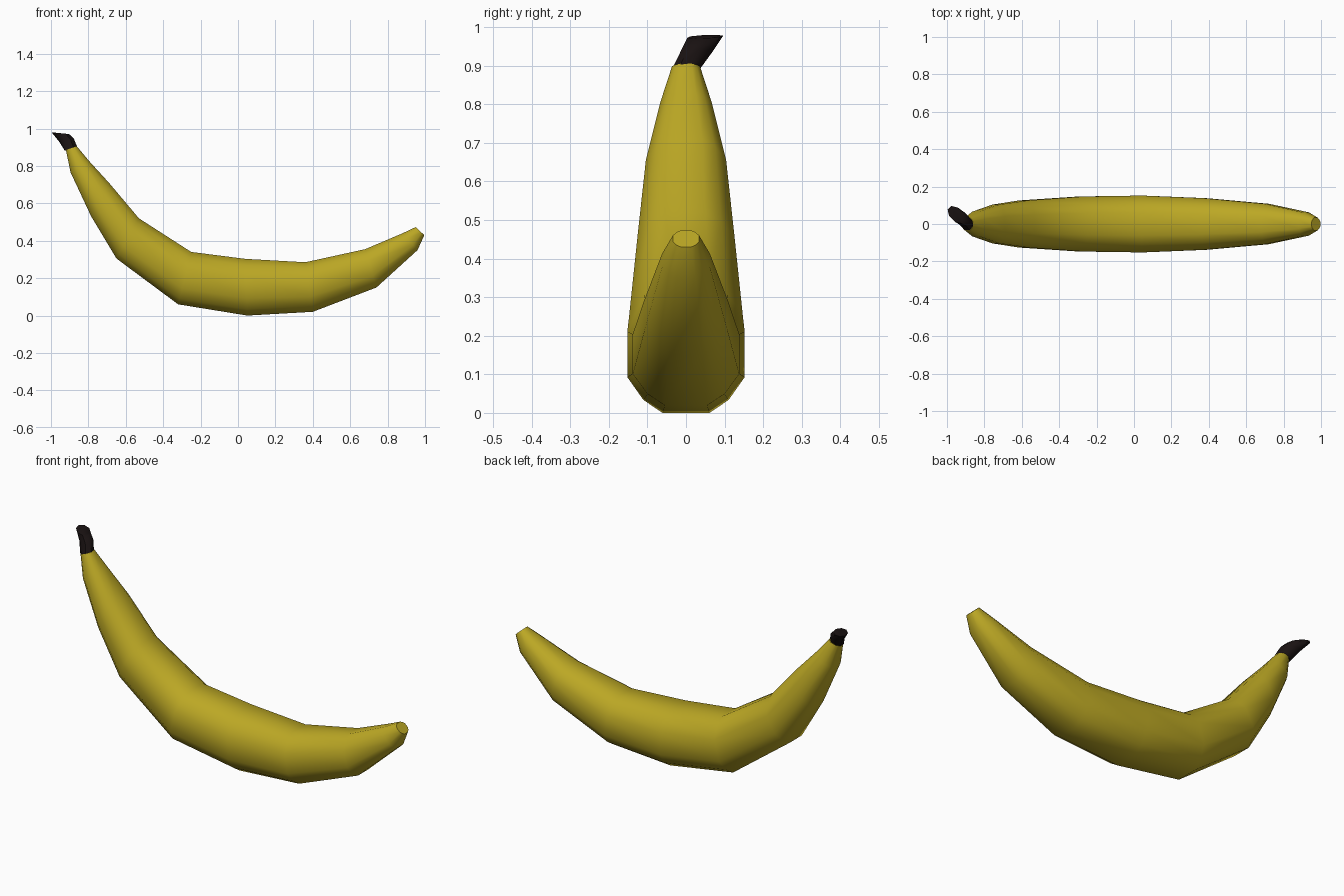
import bpy, bmesh
from math import sin, cos, pi, sqrt
from mathutils import Vector

if "Cube" in bpy.data.objects:
    bpy.data.objects.remove(bpy.data.objects["Cube"])


def material(name, color):
    m = bpy.data.materials.new(name)
    m.diffuse_color = color
    m.use_nodes = True
    m.node_tree.nodes["Principled BSDF"].inputs["Base Color"].default_value = m.diffuse_color
    return m


def loft(name, rings, mat, angle):
    """Skin a list of equal-length point rings, cap both ends."""
    bm = bmesh.new()
    loops = [[bm.verts.new(p) for p in ring] for ring in rings]
    n = len(loops[0])
    for a, b in zip(loops, loops[1:]):
        for i in range(n):
            j = (i + 1) % n
            bm.faces.new((a[i], a[j], b[j], b[i]))
    bm.faces.new(loops[0][::-1])
    bm.faces.new(loops[-1])
    bmesh.ops.recalc_face_normals(bm, faces=bm.faces[:])
    me = bpy.data.meshes.new(name)
    bm.to_mesh(me)
    bm.free()
    me.materials.append(mat)
    ob = bpy.data.objects.new(name, me)
    bpy.context.collection.objects.link(ob)
    bpy.ops.object.select_all(action='DESELECT')
    ob.select_set(True)
    bpy.context.view_layer.objects.active = ob
    bpy.ops.object.shade_smooth_by_angle(angle=angle)
    return ob


yellow = material("banana_yellow", (0.5, 0.39, 0.018, 1))
dark = material("stem_dark", (0.01, 0.006, 0.006, 1))

# Rounded-octagon cross-section, one quadrant mirrored to twelve points
quad = [(1, 0.39), (0.725, 0.78), (0.4, 1)]
section = (quad + [(-x, y) for x, y in quad[::-1]]
           + [(-x, -y) for x, y in quad] + [(x, -y) for x, y in quad[::-1]])

# Peel stations: outer x, z, inner x, z, half width in y
stations = [
    (-0.92, 0.885, -0.862, 0.905, 0.036),
    (-0.895, 0.765, -0.795, 0.825, 0.066),
    (-0.785, 0.53, -0.69, 0.71, 0.104),
    (-0.65, 0.305, -0.53, 0.52, 0.126),
    (-0.32, 0.06, -0.25, 0.34, 0.147),
    (0.05, 0.0, 0.04, 0.303, 0.152),
    (0.40, 0.02, 0.36, 0.285, 0.138),
    (0.74, 0.15, 0.68, 0.355, 0.108),
    (0.96, 0.35, 0.88, 0.44, 0.062),
    (0.996, 0.43, 0.95, 0.473, 0.034),
]
rings = []
for x0, z0, x1, z1, w in stations:
    c = Vector(((x0 + x1) / 2, 0, (z0 + z1) / 2))
    up = Vector(((x1 - x0) / 2, 0, (z1 - z0) / 2))
    rings.append([c + Vector((0, s * w, 0)) + up * t for s, t in section])
loft("banana_peel", rings, yellow, pi / 3)

# Stem: centre, long and short radius along the diagonal, slope in x
stem = [
    ((-0.893, 0.0, 0.892), 0.037, 0.034, 0.3),
    ((-0.917, 0.028, 0.938), 0.046, 0.034, 0.2),
    ((-0.95, 0.05, 0.975), 0.057, 0.035, -0.1),
]
rings = []
for c, a, b, slope in stem:
    ring = []
    for i in range(8):
        t = 2 * pi * (i + 0.5) / 8
        p, q = a * cos(t), b * sin(t)
        dx, dy = (-p - q) / sqrt(2), (p - q) / sqrt(2)
        ring.append(Vector(c) + Vector((dx, dy, slope * dx)))
    rings.append(ring)
loft("stem", rings, dark, pi / 4)
